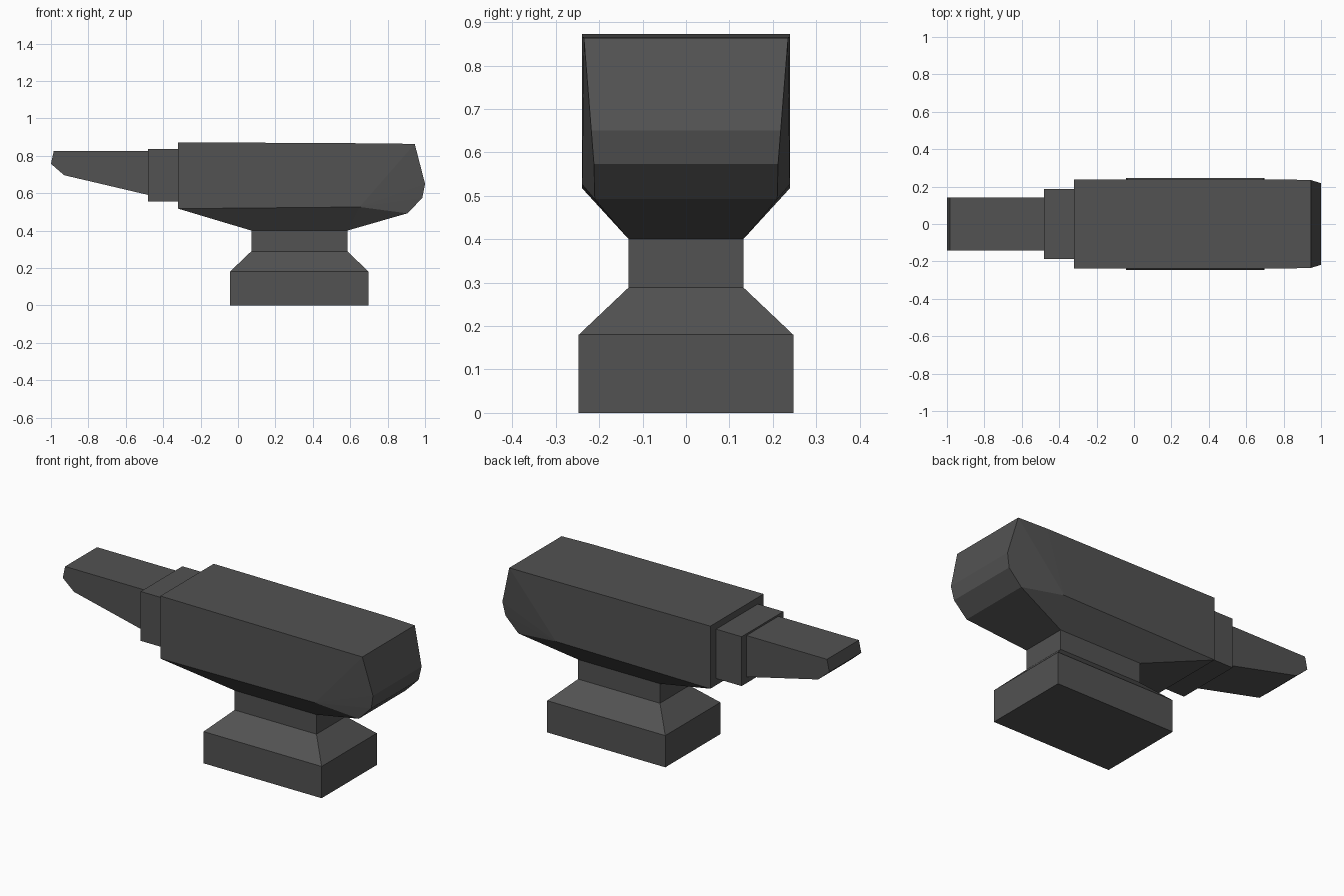
import bpy, bmesh

if "Cube" in bpy.data.objects:
    bpy.data.objects.remove(bpy.data.objects["Cube"])

iron = bpy.data.materials.new("dark iron")
iron.diffuse_color = (0.085, 0.085, 0.085, 1)
iron.use_nodes = True
iron.node_tree.nodes["Principled BSDF"].inputs["Base Color"].default_value = iron.diffuse_color


def finish(name, bm):
    bmesh.ops.recalc_face_normals(bm, faces=bm.faces)
    mesh = bpy.data.meshes.new(name)
    bm.to_mesh(mesh)
    bm.free()
    mesh.materials.append(iron)
    obj = bpy.data.objects.new(name, mesh)
    bpy.context.collection.objects.link(obj)
    return obj


def mirrored_solid(name, pts, outline, sides):
    """Half-side points mirrored in y; the outline is bridged across the middle."""
    bm = bmesh.new()
    a = [bm.verts.new((x, y, z)) for x, y, z in pts]
    b = [bm.verts.new((x, -y, z)) for x, y, z in pts]
    for i, j in zip(outline, outline[1:] + outline[:1]):
        bm.faces.new((a[i], a[j], b[j], b[i]))
    for f in sides:
        bm.faces.new([a[i] for i in f])
        bm.faces.new([b[i] for i in f])
    return finish(name, bm)


def side_prism(name, profile, y):
    idx = list(range(len(profile)))
    return mirrored_solid(name, [(x, y, z) for x, z in profile], idx, [idx])


# Foot and waist: stacked rectangles (x min, x max, half depth, z)
bm = bmesh.new()
rings = []
for x0, x1, y, z in [(-.043, .698, .247, 0), (-.043, .698, .247, .18),
                     (.071, .585, .132, .289), (.071, .585, .132, .401)]:
    rings.append([bm.verts.new(p) for p in
                  ((x0, -y, z), (x1, -y, z), (x1, y, z), (x0, y, z))])
for lo, hi in zip(rings, rings[1:]):
    for k in range(4):
        n = (k + 1) % 4
        bm.faces.new((lo[k], lo[n], hi[n], hi[k]))
bm.faces.new(rings[0])
bm.faces.new(rings[-1])
finish("foot_and_waist", bm)

# Body: flat top, rounded heel, underside tapering to the waist
body = [(-.32, .239, .872), (.76, .239, .866), (.945, .235, .863),
        (1.0, .218, .65), (.985, .212, .573), (.905, .21, .492),
        (.585, .132, .40), (.071, .132, .40),
        (-.32, .239, .517), (.65, .239, .526)]
mirrored_solid("body", body, list(range(9)),
               [(0, 1, 9, 8), (9, 1, 2), (9, 2, 3), (9, 3, 4),
                (9, 4, 5), (9, 5, 6), (9, 6, 7, 8)])

# Step block between body and horn
side_prism("step_block", [(-.48, .555), (-.31, .555), (-.31, .835), (-.48, .835)], .187)

# Horn with blunt tip
side_prism("horn", [(-.47, .588), (-.47, .825), (-.985, .825),
                    (-1.0, .757), (-.93, .696)], .143)
